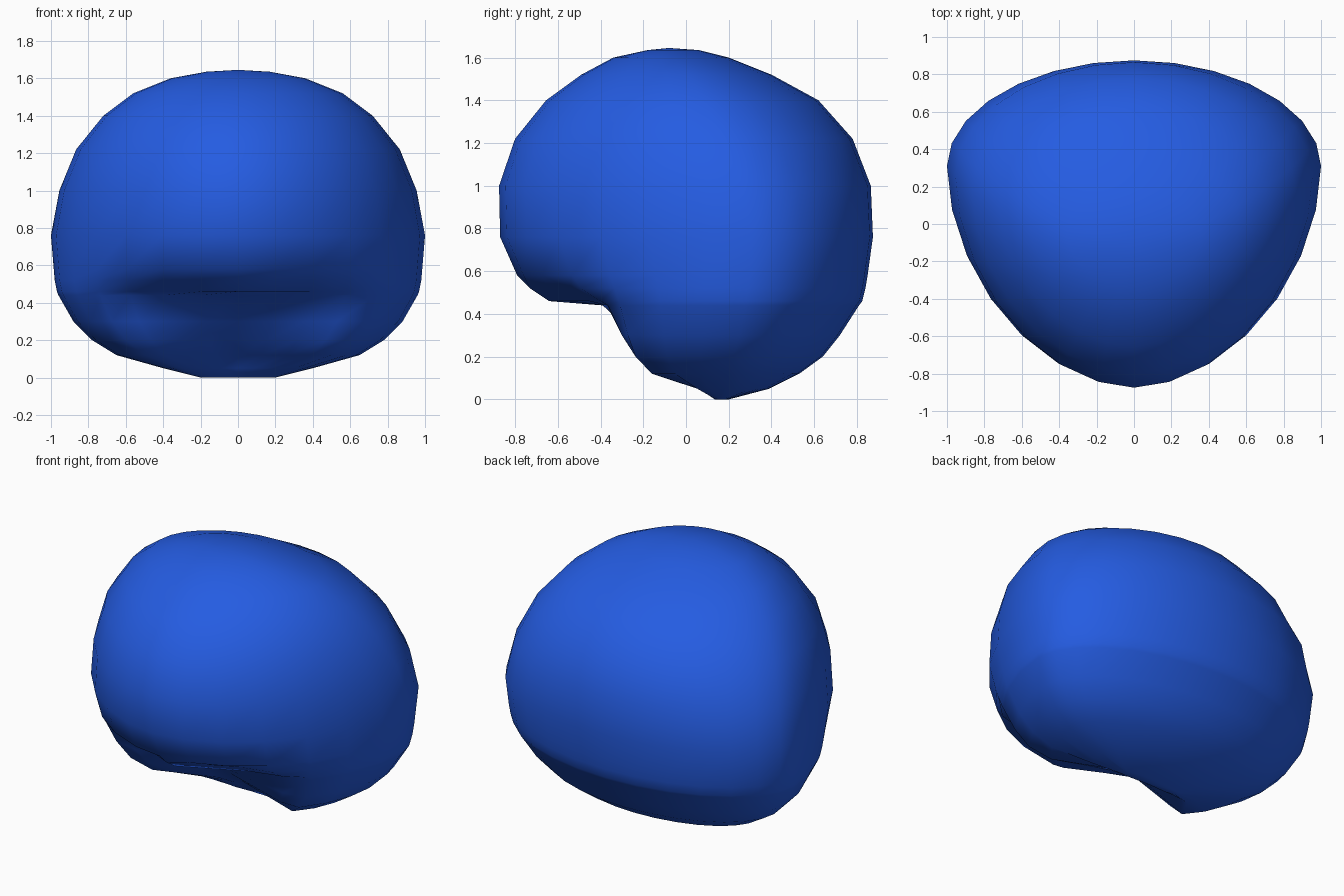
import bpy, bmesh, math

if "Cube" in bpy.data.objects:
    bpy.data.objects.remove(bpy.data.objects["Cube"])

SEG = 28

# horizontal slices: height, half width, front y, widest y, back y
RINGS = [
    (0.00, 0.20, 0.12, 0.17, 0.20),
    (0.05, 0.40, -0.22, 0.18, 0.39),
    (0.12, 0.65, -0.42, 0.20, 0.53),
    (0.20, 0.78, -0.54, 0.22, 0.64),
    (0.30, 0.88, -0.62, 0.25, 0.72),
    (0.44, 0.96, -0.70, 0.28, 0.81),
    (0.46, 0.968, -0.71, 0.28, 0.825),
    (0.52, 0.98, -0.75, 0.29, 0.84),
    (0.58, 0.985, -0.79, 0.30, 0.85),
    (0.76, 1.00, -0.87, 0.31, 0.875),
    (1.00, 0.955, -0.875, 0.26, 0.865),
    (1.22, 0.865, -0.80, 0.17, 0.78),
    (1.40, 0.72, -0.655, 0.08, 0.62),
    (1.52, 0.56, -0.49, 0.01, 0.40),
    (1.60, 0.36, -0.34, -0.06, 0.20),
    (1.635, 0.17, -0.18, -0.07, 0.06),
]

# face opening: height, foremost y allowed at the centre and at the cheek edge
OPENING = {0.00: (0.14, 0.12), 0.05: (0.11, 0.03), 0.12: (0.02, -0.16),
           0.20: (-0.08, -0.245), 0.30: (-0.20, -0.30), 0.44: (-0.39, -0.365),
           0.46: (-0.64, -0.40), 0.52: (-0.73, -0.49)}


def spow(v, p):
    return math.copysign(abs(v) ** p, v)


def ring_points(z, w, front, mid, back):
    pts = []
    for i in range(SEG):
        a = 2 * math.pi * i / SEG - math.pi / 2
        c, s = math.cos(a), math.sin(a)
        p = 1.08 if s < 0 else 1.02          # pointed front, round back
        x = w * spow(c, p)
        y = mid + spow(s, p) * ((mid - front) if s < 0 else (back - mid))
        if z in OPENING:
            yc, ye = OPENING[z]
            t = min(1.0, abs(x) / 0.5)
            y = max(y, yc + (ye - yc) * t)
        pts.append((x, y, z))
    return pts


# rounded shell with a recessed opening at the lower front
bm = bmesh.new()
loops = [[bm.verts.new(p) for p in ring_points(*r)] for r in RINGS]
for lo, hi in zip(loops, loops[1:]):
    for i in range(SEG):
        j = (i + 1) % SEG
        bm.faces.new((lo[i], lo[j], hi[j], hi[i]))
top = bm.verts.new((0, -0.08, 1.645))
for i in range(SEG):
    bm.faces.new((loops[-1][i], loops[-1][(i + 1) % SEG], top))
bm.faces.new(loops[0][::-1])
bmesh.ops.remove_doubles(bm, verts=bm.verts, dist=0.0005)
bmesh.ops.recalc_face_normals(bm, faces=bm.faces)

mesh = bpy.data.meshes.new("hair_cap")
bm.to_mesh(mesh)
bm.free()
cap = bpy.data.objects.new("hair_cap", mesh)
bpy.context.collection.objects.link(cap)

blue = bpy.data.materials.new("royal blue")
blue.diffuse_color = (0.018, 0.107, 0.76, 1)
blue.use_nodes = True
blue.node_tree.nodes["Principled BSDF"].inputs["Base Color"].default_value = blue.diffuse_color
mesh.materials.append(blue)

bpy.context.view_layer.objects.active = cap
cap.select_set(True)
bpy.ops.object.shade_smooth_by_angle(angle=math.radians(60))
